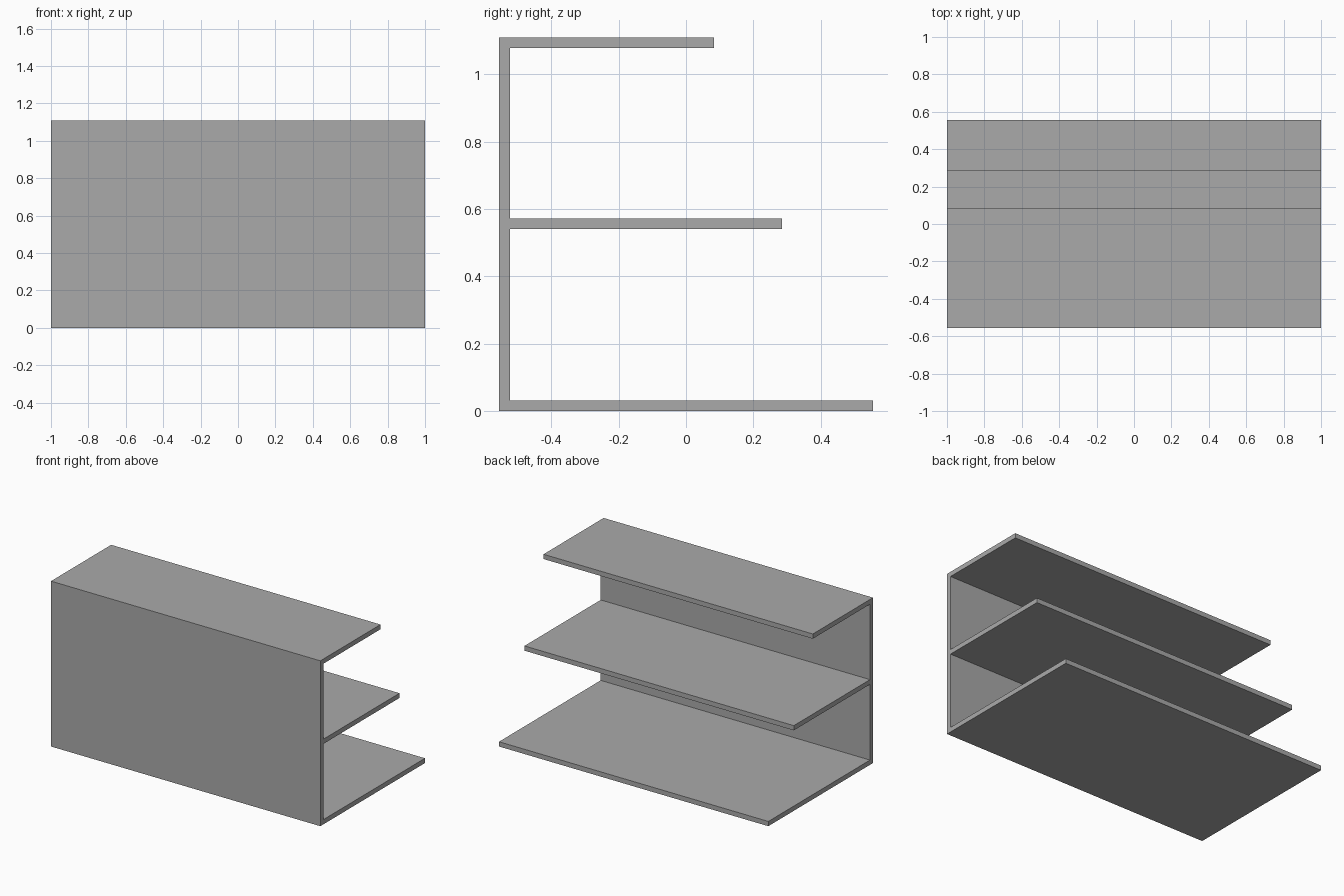
import bpy
import bmesh

cube = bpy.data.objects.get("Cube")
if cube:
    bpy.data.objects.remove(cube, do_unlink=True)

# Single grey finish
grey = bpy.data.materials.new("plain grey")
grey.use_nodes = True
colour = (0.4, 0.4, 0.4, 1)
grey.diffuse_color = colour
grey.node_tree.nodes["Principled BSDF"].inputs["Base Color"].default_value = colour

HALF_WIDTH = 1.0
FRONT = -0.555
INNER = -0.523   # inside face of the upright panel
HEIGHT = 1.11
BOARD = 0.032

# Shelves from bottom to top: underside height and open edge
shelves = [(0, 0.555), (0.54, 0.285), (HEIGHT - BOARD, 0.083)]

# Side profile: upright outer face, then round each shelf
profile = [(FRONT, HEIGHT), (FRONT, 0)]
for i, (z, edge) in enumerate(shelves):
    if i > 0:
        profile.append((INNER, z))
    profile += [(edge, z), (edge, z + BOARD)]
    if i < len(shelves) - 1:
        profile.append((INNER, z + BOARD))

# Extrude the profile along the width
bm = bmesh.new()
side = bm.faces.new([bm.verts.new((-HALF_WIDTH, y, z)) for y, z in profile])
result = bmesh.ops.extrude_face_region(bm, geom=[side])
moved = [v for v in result["geom"] if isinstance(v, bmesh.types.BMVert)]
bmesh.ops.translate(bm, verts=moved, vec=(2 * HALF_WIDTH, 0, 0))
bmesh.ops.recalc_face_normals(bm, faces=bm.faces)

mesh = bpy.data.meshes.new("stepped_shelf_unit")
bm.to_mesh(mesh)
bm.free()
mesh.materials.append(grey)
unit = bpy.data.objects.new("stepped_shelf_unit", mesh)
bpy.context.collection.objects.link(unit)
